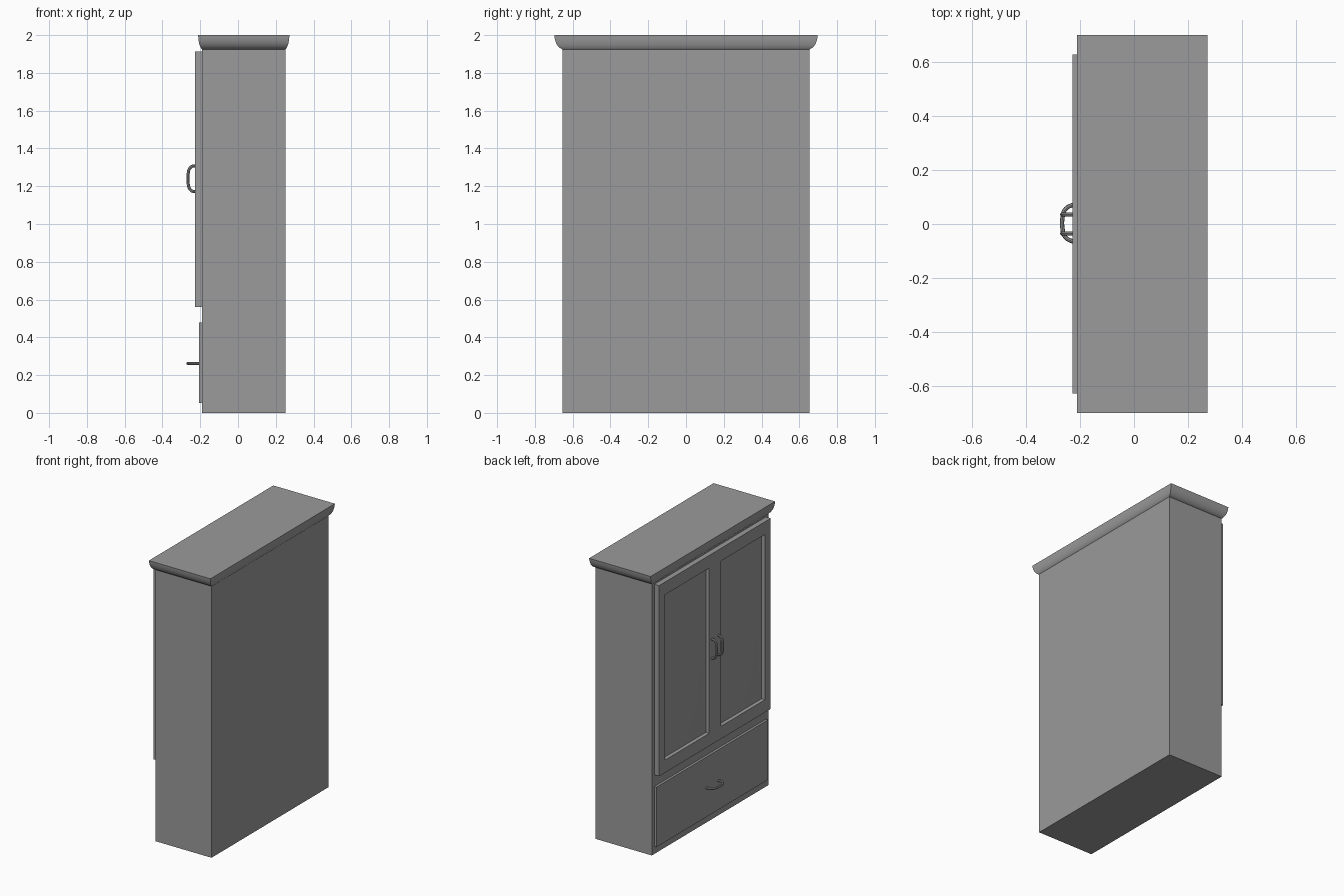
import bpy, bmesh
from mathutils import Vector

if "Cube" in bpy.data.objects:
    bpy.data.objects.remove(bpy.data.objects["Cube"])

# Dark grey finish shared by all parts
grey = bpy.data.materials.new("dark_grey")
grey.diffuse_color = (0.325, 0.325, 0.325, 1)
grey.use_nodes = True
grey.node_tree.nodes["Principled BSDF"].inputs["Base Color"].default_value = grey.diffuse_color


def add(name, me):
    me.materials.clear()
    me.materials.append(grey)
    ob = bpy.data.objects.new(name, me)
    bpy.context.collection.objects.link(ob)
    return ob


def shade(ob):
    bpy.ops.object.select_all(action='DESELECT')
    ob.select_set(True)
    bpy.context.view_layer.objects.active = ob
    bpy.ops.object.shade_smooth_by_angle()


def loft(name, loops, smooth=False, open_middle=False):
    """Skin a list of 4-corner loops and cap both ends."""
    bm = bmesh.new()
    rings = [[bm.verts.new(p) for p in loop] for loop in loops]
    for a, b in zip(rings, rings[1:]):
        for i in range(4):
            j = (i + 1) % 4
            bm.faces.new((a[i], a[j], b[j], b[i]))
    bm.faces.new(rings[0])
    bm.faces.new(rings[-1])
    bmesh.ops.recalc_face_normals(bm, faces=bm.faces)
    if open_middle:  # drop the meeting face on y = 0 so a mirror can weld there
        inner = [f for f in bm.faces if all(abs(v.co.y) < 1e-6 for v in f.verts)]
        bmesh.ops.delete(bm, geom=inner, context='FACES')
    me = bpy.data.meshes.new(name)
    bm.to_mesh(me)
    bm.free()
    ob = add(name, me)
    if smooth:
        shade(ob)
    return ob


def flat_rect(x0, x1, y, z):
    return [(x0, -y, z), (x1, -y, z), (x1, y, z), (x0, y, z)]


def panel(name, y0, y1, z0, z1, steps, **kw):
    """Front panel from (y inset, z inset, x) steps, back to front."""
    return loft(name, [[(x, y0 + a, z0 + b), (x, y1 - a, z0 + b),
                        (x, y1 - a, z1 - b), (x, y0 + a, z1 - b)]
                       for a, b, x in steps], **kw)


def handle(name, base, axis, reach, half):
    """Bow handle: round rod swept along a smooth arch."""
    cu = bpy.data.curves.new(name, 'CURVE')
    cu.dimensions = '3D'
    cu.bevel_depth = 0.008
    cu.bevel_resolution = 2
    cu.resolution_u = 6
    cu.use_fill_caps = True
    profile = [(-1, -0.1), (-0.97, 0.4), (-0.72, 0.85), (-0.3, 1),
               (0.3, 1), (0.72, 0.85), (0.97, 0.4), (1, -0.1)]
    sp = cu.splines.new('BEZIER')
    sp.bezier_points.add(len(profile) - 1)
    for bp, (u, d) in zip(sp.bezier_points, profile):
        bp.co = Vector(base) + Vector(axis) * u * half + Vector((-d * reach, 0, 0))
        bp.handle_left_type = bp.handle_right_type = 'AUTO'
    tmp = bpy.data.objects.new(name + "_path", cu)
    bpy.context.collection.objects.link(tmp)
    bpy.context.view_layer.update()
    me = bpy.data.meshes.new_from_object(tmp)
    bpy.data.objects.remove(tmp)
    shade(add(name, me))


# Cabinet body
loft("cabinet_body", [flat_rect(-0.19, 0.251, 0.655, z) for z in (0, 1.93)])

# Crown moulding: convex profile as (flare, height)
crown = [(0, 1.925), (0.3, 1.932), (0.55, 1.942), (0.75, 1.955),
         (0.88, 1.97), (0.96, 1.985), (1, 2.0)]
loft("crown_moulding", [flat_rect(-0.19 - 0.021 * t, 0.251 + 0.021 * t,
                                  0.655 + 0.042 * t, z) for t, z in crown], smooth=True)

# Pair of doors with recessed groove and raised field, mirrored across y = 0
door = [(0, 0, -0.185), (0, 0, -0.227), (0.066, 0.09, -0.227),
        (0.070, 0.094, -0.205), (0.08, 0.104, -0.205), (0.135, 0.159, -0.217)]
doors = panel("doors", 0, 0.625, 0.56, 1.912, door, smooth=True, open_middle=True)
mirror = doors.modifiers.new("mirror", 'MIRROR')
mirror.use_axis = (False, True, False)
for side, s in (("left", 1), ("right", -1)):
    handle(side + "_door_handle", (-0.227, s * 0.035, 1.24), (0, 0, 1), 0.037, 0.068)

# Drawer front and handle
panel("drawer_front", -0.625, 0.625, 0.053, 0.478,
      [(0, 0, -0.185), (0, 0, -0.207)])
handle("drawer_handle", (-0.207, 0.003, 0.262), (0, 1, 0), 0.057, 0.068)
